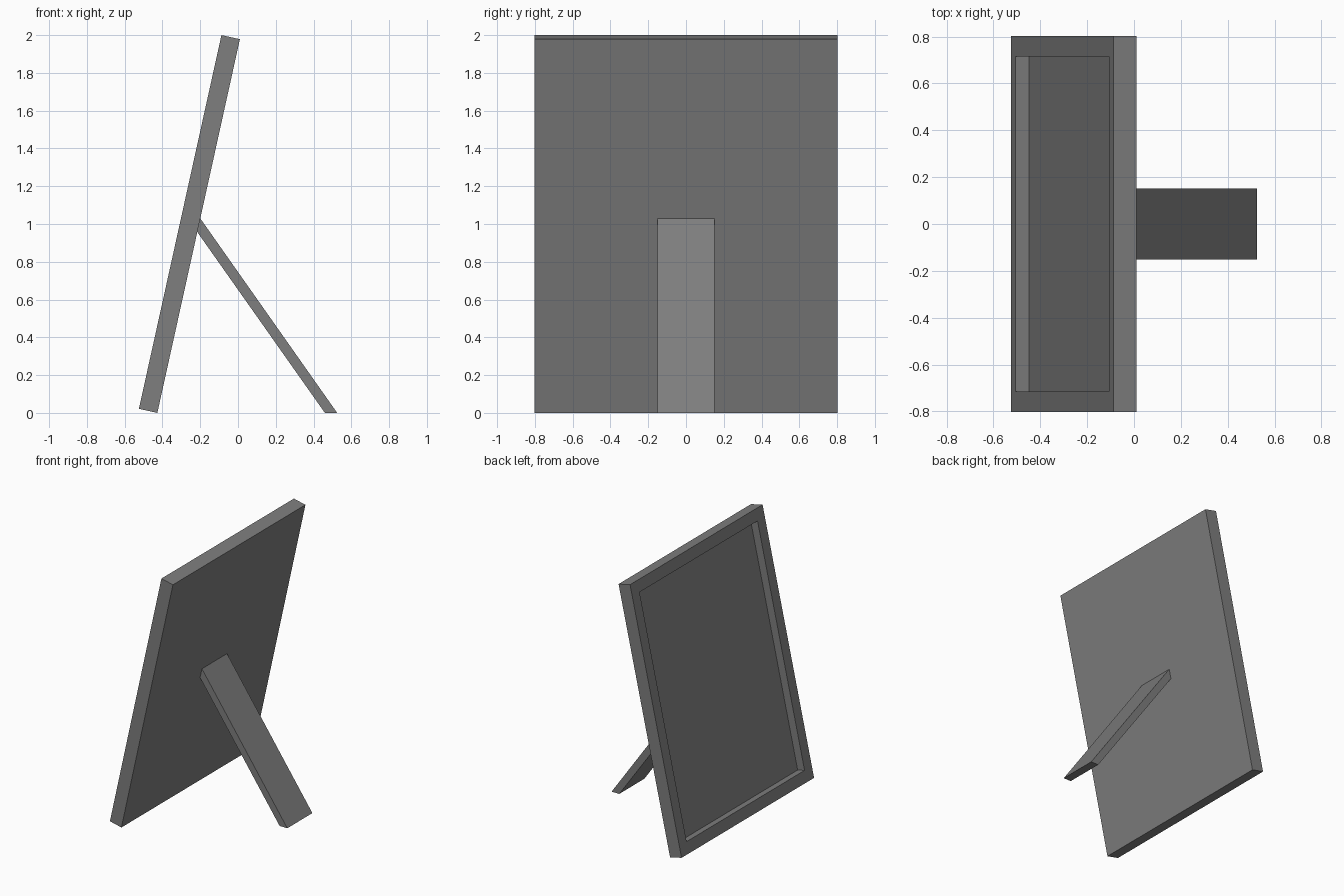
import bpy, bmesh, math
from mathutils import Matrix

if "Cube" in bpy.data.objects:
    bpy.data.objects.remove(bpy.data.objects["Cube"])

dark_grey = bpy.data.materials.new("dark_grey")
dark_grey.diffuse_color = (0.21, 0.21, 0.21, 1)
dark_grey.use_nodes = True
dark_grey.node_tree.nodes["Principled BSDF"].inputs["Base Color"].default_value = dark_grey.diffuse_color


def prism(bm, profile, half_width):
    """Extrude an (x, z) profile across y, centred on y = 0."""
    face = bm.faces.new([bm.verts.new((x, -half_width, z)) for x, z in profile])
    ext = bmesh.ops.extrude_face_region(bm, geom=[face])["geom"]
    verts = [g for g in ext if isinstance(g, bmesh.types.BMVert)]
    bmesh.ops.translate(bm, verts=verts, vec=(0, 2 * half_width, 0))
    bmesh.ops.recalc_face_normals(bm, faces=bm.faces)


def finish(bm, name):
    mesh = bpy.data.meshes.new(name)
    bm.to_mesh(mesh)
    bm.free()
    mesh.materials.append(dark_grey)
    obj = bpy.data.objects.new(name, mesh)
    bpy.context.collection.objects.link(obj)
    return obj


# Leaning picture panel: slab with a recessed display face
tilt = math.atan2(0.437, 1.9785)
height = math.hypot(0.437, 1.9785)
thickness, border, recess = 0.1, 0.088, 0.06
bm = bmesh.new()
prism(bm, [(-thickness, 0), (0, 0), (0, height), (-thickness, height)], 0.803)
bm.normal_update()
display = min(bm.faces, key=lambda f: f.normal.x)
bmesh.ops.inset_region(bm, faces=[display], thickness=border,
                       use_even_offset=True, use_boundary=True)
ext = bmesh.ops.extrude_discrete_faces(bm, faces=[display])["faces"]
bmesh.ops.translate(bm, verts=ext[0].verts, vec=(recess, 0, 0))
bm.transform(Matrix.Translation((-0.427, 0, 0)) @ Matrix.Rotation(tilt, 4, "Y"))
finish(bm, "picture_frame")

# Rear support leg, cut flush with the panel and the ground
bm = bmesh.new()
prism(bm, [(0.46, 0), (0.525, 0), (-0.2, 1.03), (-0.216, 0.958)], 0.152)
finish(bm, "support_leg")
